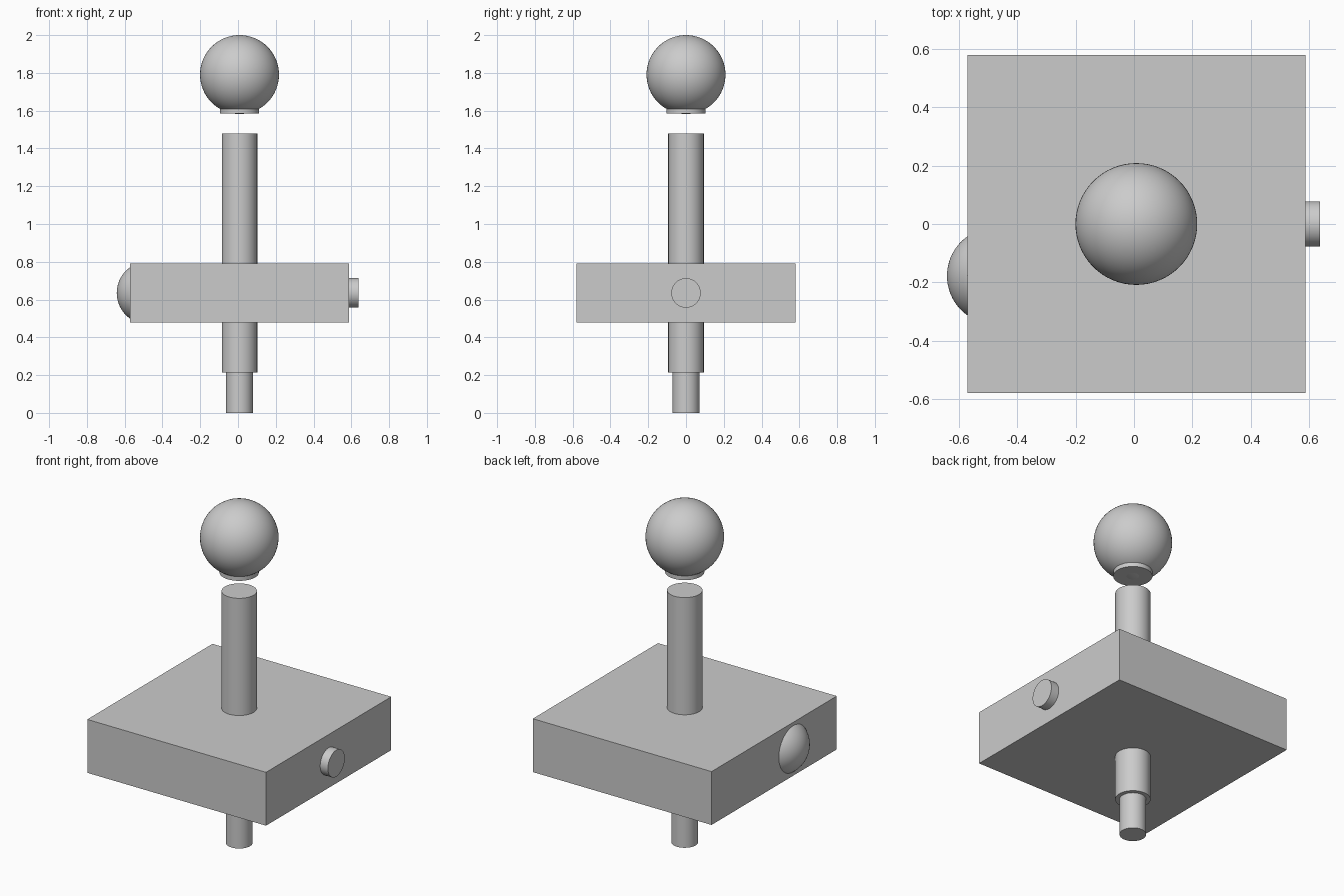
import bpy
import bmesh
from math import pi
from mathutils import Matrix, Vector

cube = bpy.data.objects.get("Cube")
if cube:
    bpy.data.objects.remove(cube, do_unlink=True)

grey = bpy.data.materials.new("plain grey")
grey.use_nodes = True
GREY = (0.6, 0.6, 0.6, 1)
grey.diffuse_color = GREY
grey.node_tree.nodes["Principled BSDF"].inputs["Base Color"].default_value = GREY

AXIS_X = 0.008   # the spindle axis
MID_Z = 0.635    # middle height of the slab


def finish(name, bm, smooth=True):
    mesh = bpy.data.meshes.new(name)
    bm.to_mesh(mesh)
    bm.free()
    mesh.materials.append(grey)
    obj = bpy.data.objects.new(name, mesh)
    bpy.context.collection.objects.link(obj)
    if smooth:
        bpy.ops.object.select_all(action="DESELECT")
        obj.select_set(True)
        bpy.context.view_layer.objects.active = obj
        bpy.ops.object.shade_smooth_by_angle()
    return obj


def cylinder(name, radius, length, centre, turn=Matrix()):
    bm = bmesh.new()
    bmesh.ops.create_cone(bm, cap_ends=True, segments=64, radius1=radius,
                          radius2=radius, depth=length,
                          matrix=Matrix.Translation(centre) @ turn)
    return finish(name, bm)


def upright(name, radius, low, high):
    return cylinder(name, radius, high - low, (AXIS_X, 0, (low + high) / 2))


def ball(radius, centre, turn=Matrix()):
    bm = bmesh.new()
    bmesh.ops.create_uvsphere(bm, u_segments=64, v_segments=32, radius=radius,
                              matrix=Matrix.Translation(centre) @ turn)
    return bm


# Spindle with a thinner foot
upright("lower_pin", 0.071, 0, 0.215)
upright("main_rod", 0.094, 0.215, 1.478)

# Floating ball with its collar
upright("ball_collar", 0.104, 1.585, 1.65)
finish("top_ball", ball(0.209, (AXIS_X, 0, 1.791)))

# Square slab
bm = bmesh.new()
bmesh.ops.create_cube(bm, size=1, matrix=Matrix.Translation((AXIS_X, 0, MID_Z - 0.001))
                      @ Matrix.Diagonal((1.16, 1.16, 0.313, 1)))
finish("slab", bm, smooth=False)

# Button on one side
sideways = Matrix.Rotation(pi / 2, 4, "Y")
cylinder("side_button", 0.078, 0.06, (0.608, 0, MID_Z), sideways)

# Shallow dome on the opposite side, trimmed just inside the slab
bm = ball(0.166, (-0.476, -0.178, MID_Z), sideways)
bmesh.ops.bisect_plane(bm, geom=bm.verts[:] + bm.edges[:] + bm.faces[:],
                       plane_co=Vector((-0.565, 0, 0)), plane_no=Vector((1, 0, 0)),
                       clear_outer=True)
finish("side_dome", bm)
